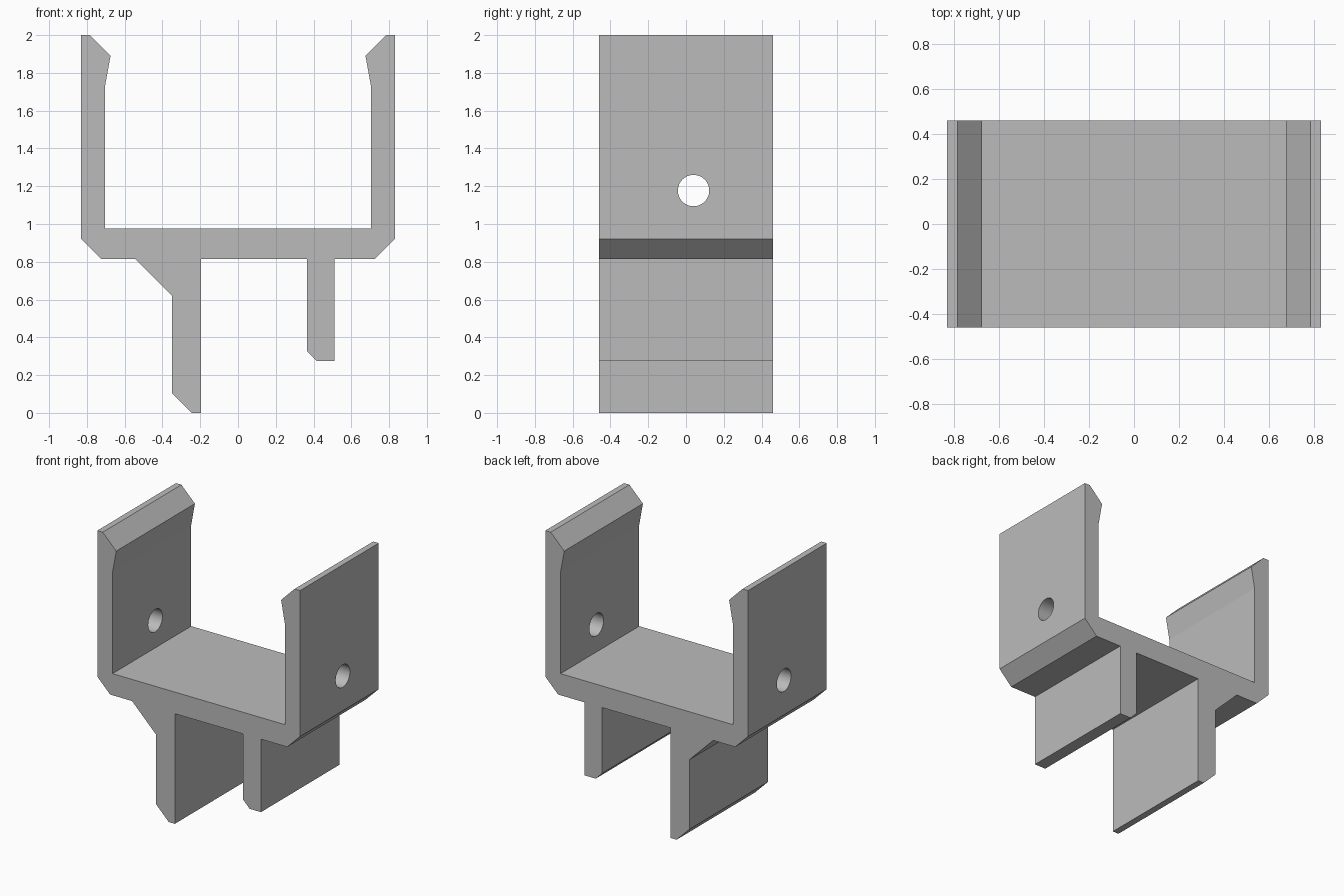
import bpy
import bmesh
from mathutils import Matrix, Vector

old = bpy.data.objects.get("Cube")
if old:
    bpy.data.objects.remove(old, do_unlink=True)

HALF_DEPTH = 0.46
HOLE_Y, HOLE_Z, HOLE_RADIUS = 0.04, 1.177, 0.083

grey = bpy.data.materials.new("plain_grey")
grey.use_nodes = True
grey.diffuse_color = (0.5, 0.5, 0.5, 1)
grey.node_tree.nodes["Principled BSDF"].inputs["Base Color"].default_value = (0.5, 0.5, 0.5, 1)


def finish(bm, name):
    bmesh.ops.recalc_face_normals(bm, faces=bm.faces)
    mesh = bpy.data.meshes.new(name)
    bm.to_mesh(mesh)
    bm.free()
    mesh.materials.append(grey)
    obj = bpy.data.objects.new(name, mesh)
    bpy.context.collection.objects.link(obj)
    return obj


# Clip arm: floor corner, up the inside past the hook, down the outside to the chamfer
arm = [(0.705, 0.975), (0.705, 1.725), (0.675, 1.89), (0.785, 2.0),
       (0.83, 2.0), (0.83, 0.92), (0.725, 0.815)]
# Short leg, from its outer to its inner side
short_leg = [(0.51, 0.815), (0.51, 0.275), (0.417, 0.275), (0.365, 0.328), (0.365, 0.815)]
# Long leg with its gusset
long_leg = [(-0.195, 0.815), (-0.195, 0.0), (-0.245, 0.0), (-0.35, 0.105),
            (-0.35, 0.62), (-0.545, 0.815)]
mirrored_arm = [(-x, z) for x, z in reversed(arm)]
outline = arm + short_leg + long_leg + mirrored_arm

# Extruded bracket body
bm = bmesh.new()
face = bm.faces.new([bm.verts.new((x, -HALF_DEPTH, z)) for x, z in outline])
swept = bmesh.ops.extrude_face_region(bm, geom=[face])
bmesh.ops.translate(bm, vec=Vector((0, 2 * HALF_DEPTH, 0)),
                    verts=[v for v in swept["geom"] if isinstance(v, bmesh.types.BMVert)])
bracket = finish(bm, "bracket")

# Pin hole through both arms
bm = bmesh.new()
bmesh.ops.create_cone(bm, cap_ends=True, segments=48, radius1=HOLE_RADIUS,
                      radius2=HOLE_RADIUS, depth=3,
                      matrix=Matrix.Translation((0, HOLE_Y, HOLE_Z)) @ Matrix.Rotation(1.5707963, 4, "Y"))
cutter = finish(bm, "hole_cutter")
cutter.hide_render = True
cut = bracket.modifiers.new("pin_hole", "BOOLEAN")
cut.operation = "DIFFERENCE"
cut.solver = "EXACT"
cut.object = cutter

bpy.ops.object.select_all(action="DESELECT")
bracket.select_set(True)
bpy.context.view_layer.objects.active = bracket
bpy.ops.object.modifier_apply(modifier=cut.name)
bpy.data.objects.remove(cutter, do_unlink=True)

# Round hole walls shade smoothly, the hook's shallow crease stays sharp
bpy.ops.object.shade_smooth_by_angle(angle=0.15)
